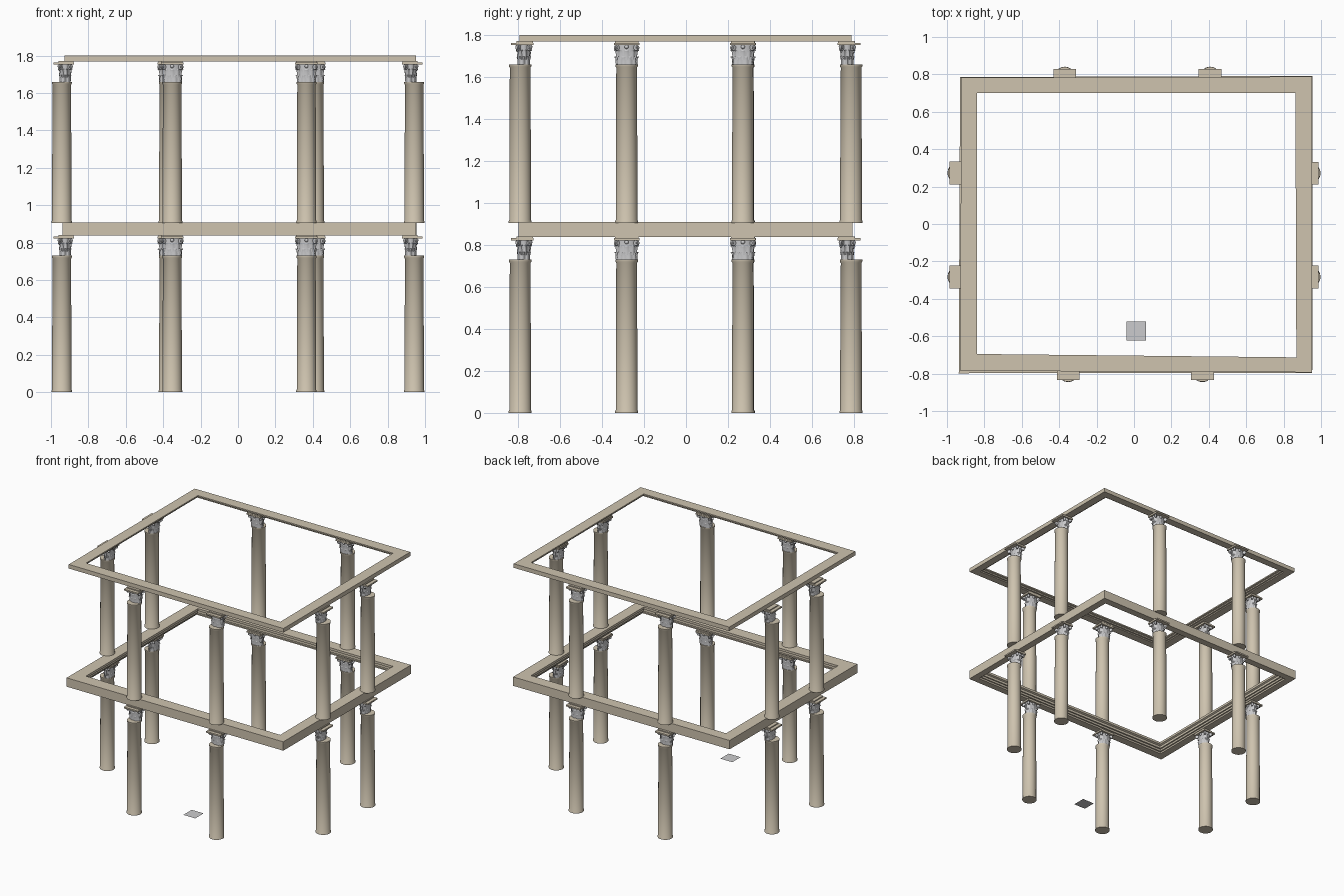
import bpy, bmesh, math
from mathutils import Matrix, Vector

if "Cube" in bpy.data.objects:
    bpy.data.objects.remove(bpy.data.objects["Cube"])


def material(name, rgb):
    m = bpy.data.materials.new(name)
    m.diffuse_color = (*rgb, 1)
    m.use_nodes = True
    m.node_tree.nodes["Principled BSDF"].inputs["Base Color"].default_value = m.diffuse_color
    return m


STONE = material("warm_stone", (0.62, 0.55, 0.43))
GREY = material("pale_grey", (0.60, 0.60, 0.61))


def finish(bm, name, mat, smooth=False):
    if smooth:
        for f in bm.faces:
            f.smooth = True
    me = bpy.data.meshes.new(name)
    bm.to_mesh(me)
    bm.free()
    me.materials.append(mat)
    if smooth:
        me.set_sharp_from_angle(angle=math.radians(40))
    return me


def place(name, me, matrix=Matrix()):
    ob = bpy.data.objects.new(name, me)
    ob.matrix_world = matrix
    bpy.context.collection.objects.link(ob)
    return ob


def lathe(bm, profile, n, sx=1.0, sy=1.0):
    rings = []
    for r, z in profile:
        rings.append([bm.verts.new((r * sx * math.cos(2 * math.pi * i / n),
                                    r * sy * math.sin(2 * math.pi * i / n), z)) for i in range(n)])
    for a, b in zip(rings, rings[1:]):
        for i in range(n):
            j = (i + 1) % n
            bm.faces.new((a[i], a[j], b[j], b[i]))
    bm.faces.new(rings[0][::-1])
    bm.faces.new(rings[-1])


def box(bm, cx, cy, z0, z1, w, d):
    mat = Matrix.Translation((cx, cy, (z0 + z1) / 2)) @ Matrix.Diagonal((w, d, z1 - z0, 1))
    bmesh.ops.create_cube(bm, size=1, matrix=mat)


# Column shaft with small base and neck collars
def shaft_mesh(name, h):
    bm = bmesh.new()
    lathe(bm, [(0.055, 0), (0.055, 0.008), (0.0515, 0.014), (0.0515, h * 0.4), (0.049, h - 0.016),
               (0.0535, h - 0.010), (0.0535, h)], 32)
    return finish(bm, name, STONE, True)


# Leafy capital: flared oval bell, two tiers of leaves, corner scrolls
CAP_H = 0.094
SX, SY = 0.056, 0.034


def bell(t):
    return 0.80 + 0.12 * t * t


def leaf(bm, ang, z0, h, half, curl):
    nu, nv = 6, 8
    grid = []
    for v in range(nv + 1):
        t = v / nv
        row = []
        for u in range(nu + 1):
            s = 2 * u / nu - 1
            width = half * (1 - 0.55 * t ** 3) * (1.0 if v % 2 else 0.82)
            a = ang + s * width
            z = z0 + h * (t if t < 0.85 else 0.85 - (t - 0.85) * 0.8)
            r = bell(z / CAP_H) + 0.05 + 0.07 * (1 - abs(s)) + curl * t ** 4
            row.append(bm.verts.new((r * SX * math.cos(a), r * SY * math.sin(a), z)))
        grid.append(row)
    for v in range(nv):
        for u in range(nu):
            bm.faces.new((grid[v][u], grid[v][u + 1], grid[v + 1][u + 1], grid[v + 1][u]))


def capital_mesh():
    bm = bmesh.new()
    lathe(bm, [(bell(i / 6), CAP_H * i / 6) for i in range(7)], 24, SX, SY)
    for i in range(10):
        a = 2 * math.pi * i / 10
        leaf(bm, a, 0.0, 0.045, 0.30, 0.14)
        leaf(bm, a + math.pi / 10, 0.022, 0.056, 0.30, 0.16)
    # scrolls under the corners and a flower at the middle of each face
    for x in (-1, 1):
        for y in (-1, 1):
            turn = Matrix.Rotation(math.atan2(y * 0.8, x), 4, 'Z') @ Matrix.Rotation(math.pi / 2, 4, 'X')
            m = Matrix.Translation((x * 0.047, y * 0.027, 0.079)) @ turn
            bmesh.ops.create_cone(bm, cap_ends=True, segments=14, radius1=0.013, radius2=0.013,
                                  depth=0.012, matrix=m)
            bmesh.ops.create_cone(bm, cap_ends=True, segments=10, radius1=0.006, radius2=0.006,
                                  depth=0.018, matrix=m)
    for y in (-1, 1):
        bmesh.ops.create_icosphere(bm, subdivisions=2, radius=0.010,
                                   matrix=Matrix.Translation((0, y * 0.031, 0.083)))
    return finish(bm, "capital", GREY, True)


# Abacus slab in two steps
def abacus_mesh():
    bm = bmesh.new()
    box(bm, 0, 0, 0, 0.011, 0.122, 0.108)
    box(bm, 0, 0.012, 0.011, 0.019, 0.112, 0.080)
    return finish(bm, "abacus", STONE)


# Mitred beam ring; profile gives (inset from outer edge 0..1, height)
def ring_mesh(name, outer, inner, profile):
    bm = bmesh.new()
    loops = [[bm.verts.new((*Vector(o).lerp(Vector(i), t), z)) for t, z in profile]
             for o, i in zip(outer, inner)]
    n = len(profile)
    for c in range(4):
        a, b = loops[c], loops[(c + 1) % 4]
        for k in range(n):
            j = (k + 1) % n
            bm.faces.new((a[k], b[k], b[j], a[j]))
    bmesh.ops.recalc_face_normals(bm, faces=bm.faces)
    return finish(bm, name, STONE)


capital = capital_mesh()
abacus = abacus_mesh()

# Column positions: wall, x, y, turn that points the local front outward
SPOTS = [("front_left", -0.352, -0.790, 0), ("front_right", 0.366, -0.790, 0),
         ("right_front", 0.942, -0.283, 90), ("right_back", 0.942, 0.271, 90),
         ("back_right", 0.407, 0.786, 180), ("back_left", -0.370, 0.786, 180),
         ("left_back", -0.942, 0.273, -90), ("left_front", -0.942, -0.283, -90)]

for storey, z0, z1 in (("lower", 0.0, 0.73), ("upper", 0.905, 1.66)):
    shaft = shaft_mesh(storey + "_shaft", z1 - z0)
    for spot, x, y, deg in SPOTS:
        rot = Matrix.Rotation(math.radians(deg), 4, 'Z')
        base = Matrix.Translation((x, y, 0)) @ rot
        tag = storey + "_" + spot
        place(tag + "_shaft", shaft, base @ Matrix.Translation((0, 0, z0)))
        place(tag + "_capital", capital, base @ Matrix.Translation((0, 0.018, z1)))
        place(tag + "_abacus", abacus, base @ Matrix.Translation((0, 0.010, z1 + CAP_H - 0.003)))

# Beam rings, stepped on the inner side
INNER = [(-0.84, -0.695), (0.868, -0.713), (0.863, 0.70), (-0.84, 0.70)]
place("lower_beam_ring", ring_mesh(
    "lower_beam_ring", [(-0.937, -0.798), (0.953, -0.797), (0.955, 0.792), (-0.930, 0.785)], INNER,
    [(0, 0.838), (0, 0.908), (1, 0.908), (1, 0.890), (0.86, 0.884), (0.86, 0.866),
     (0.74, 0.866), (0.74, 0.851), (0.62, 0.851), (0.62, 0.838)]))
place("upper_beam_ring", ring_mesh(
    "upper_beam_ring", [(-0.928, -0.785), (0.952, -0.793), (0.952, 0.788), (-0.925, 0.782)], INNER,
    [(0, 1.768), (0, 1.80), (1, 1.80), (1, 1.790), (0.85, 1.787), (0.85, 1.777),
     (0.70, 1.777), (0.70, 1.768)]))

# Small grey floor tile
bm = bmesh.new()
bmesh.ops.create_grid(bm, x_segments=1, y_segments=1, size=0.052,
                      matrix=Matrix.Translation((0.012, -0.572, 0.0)))
place("floor_tile", finish(bm, "floor_tile", GREY))
